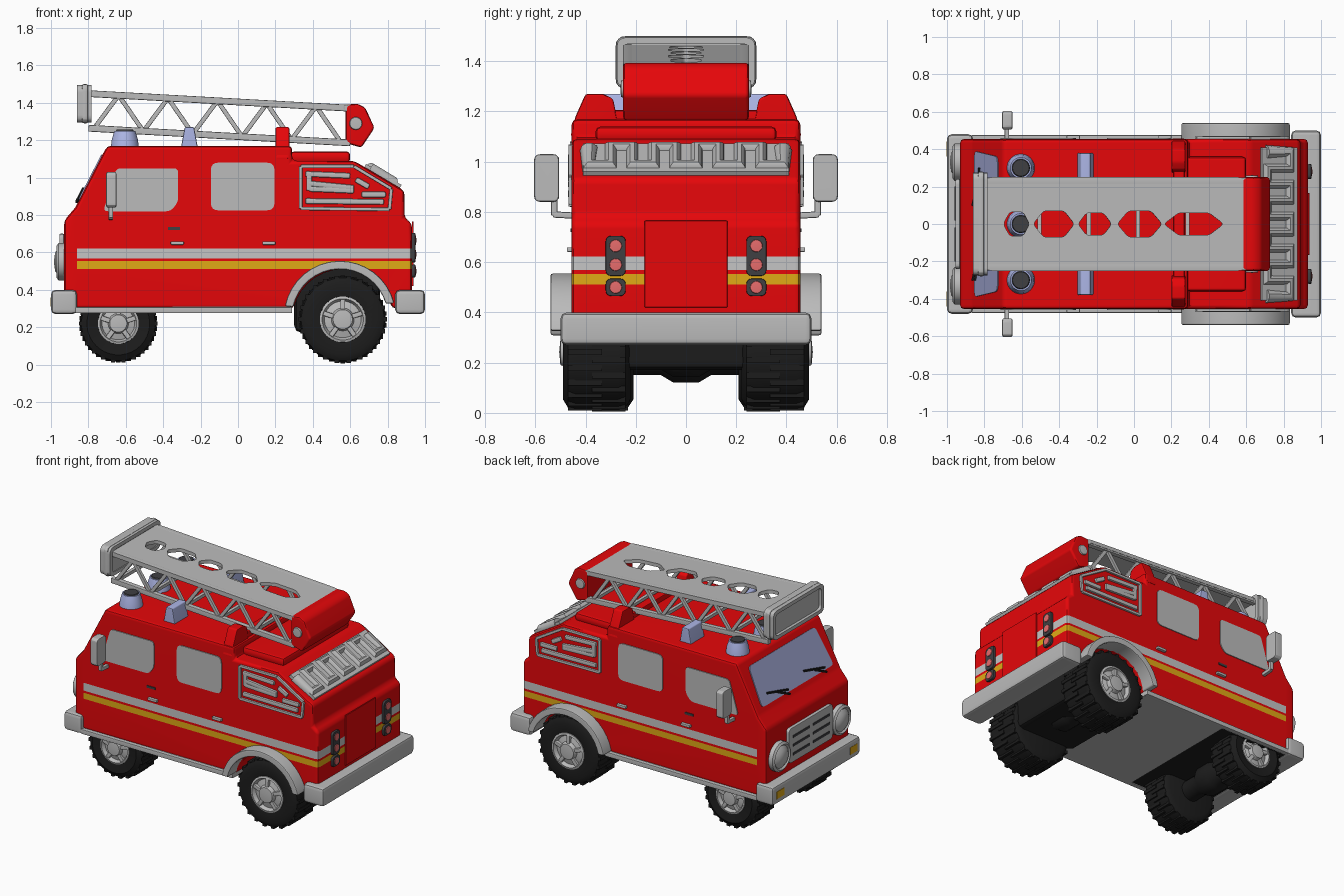
import bpy, bmesh, math
from mathutils import Vector, Matrix

if "Cube" in bpy.data.objects:
    bpy.data.objects.remove(bpy.data.objects["Cube"])

def material(name, r, g, b):
    m = bpy.data.materials.new(name)
    m.diffuse_color = (r, g, b, 1)
    m.use_nodes = True
    m.node_tree.nodes["Principled BSDF"].inputs["Base Color"].default_value = m.diffuse_color
    return m

RED = material("red paint", 0.79, 0.002, 0.003)
GREY = material("light grey", 0.5, 0.5, 0.5)
WHITE = material("pale stripe", 0.56, 0.56, 0.56)
YELLOW = material("yellow stripe", 0.75, 0.4, 0.008)
BLACK = material("black rubber", 0.012, 0.012, 0.012)
DARK = material("dark grey", 0.05, 0.05, 0.055)
BLUE = material("beacon blue", 0.42, 0.47, 0.8)
GLASS = material("windscreen glass", 0.33, 0.36, 0.6)
LAMP = material("lamp pink", 0.8, 0.15, 0.15)
X, Y, Z = Vector((1, 0, 0)), Vector((0, 1, 0)), Vector((0, 0, 1))

def done(bm, name, mats, bevel=0, mirror=False, post=None):
    """Bevel, mirror across y, set smoothing and link as an object."""
    bmesh.ops.recalc_face_normals(bm, faces=bm.faces)
    if bevel:
        es = [e for e in bm.edges if e.is_manifold and e.calc_face_angle(0) > 0.4]
        bmesh.ops.bevel(bm, geom=es, offset=bevel, segments=2, profile=0.5,
                        affect='EDGES', clamp_overlap=True)
    if post:
        post(bm)
    if mirror:
        ret = bmesh.ops.duplicate(bm, geom=bm.verts[:] + bm.edges[:] + bm.faces[:])["geom"]
        for v in ret:
            if isinstance(v, bmesh.types.BMVert):
                v.co.y *= -1
        bmesh.ops.reverse_faces(bm, faces=[f for f in ret if isinstance(f, bmesh.types.BMFace)])
    for f in bm.faces:
        f.smooth = True
    for e in bm.edges:
        e.smooth = e.calc_face_angle(0) < 0.7
    me = bpy.data.meshes.new(name)
    bm.to_mesh(me)
    bm.free()
    for m in mats if isinstance(mats, list) else [mats]:
        me.materials.append(m)
    o = bpy.data.objects.new(name, me)
    bpy.context.collection.objects.link(o)
    o.modifiers.new("normals", "WEIGHTED_NORMAL").keep_sharp = True
    return o

def rounded(pts, r, n=4):
    out, pts = [], [Vector(p) for p in pts]
    for i, p in enumerate(pts):
        a = p + (pts[i - 1] - p).normalized() * r
        b = p + (pts[(i + 1) % len(pts)] - p).normalized() * r
        for k in range(n + 1):
            t = k / n
            out.append(a * (1 - t) ** 2 + p * 2 * t * (1 - t) + b * t * t)
    return out

def rect(u0, u1, v0, v1):
    return [(u0, v0), (u1, v0), (u1, v1), (u0, v1)]

def prism(name, pts, origin, U, V, t, mat, bevel=0, mirror=False, post=None):
    """Extrude a 2D outline, laid out on U and V, by t along U x V."""
    bm = bmesh.new()
    o, N = Vector(origin), U.cross(V).normalized()
    f = bm.faces.new([bm.verts.new(o + U * p[0] + V * p[1]) for p in pts])
    ext = bmesh.ops.extrude_face_region(bm, geom=[f], use_keep_orig=True)["geom"]
    for v in ext:
        if isinstance(v, bmesh.types.BMVert):
            v.co += N * t
    return done(bm, name, mat, bevel, mirror, post)

def side(name, pts, y, t, mat, bevel=0, mirror=True):
    return prism(name, pts, (0, -y, 0), X, Z, t, mat, bevel, mirror)

def box(name, lo, hi, mat, bevel=0, mirror=False):
    return prism(name, rect(lo[0], hi[0], lo[2], hi[2]), (0, hi[1], 0), X, Z, hi[1] - lo[1], mat, bevel, mirror)

def beams(name, segs, w, h, mat, bevel=0, mirror=False):
    bm = bmesh.new()
    for p, q in segs:
        p, q = Vector(p), Vector(q)
        d = q - p
        M = Matrix.Translation((p + q) / 2) @ d.to_track_quat('X', 'Z').to_matrix().to_4x4()
        bmesh.ops.create_cube(bm, size=1, matrix=M @ Matrix.Diagonal((d.length, w, h, 1)))
    return done(bm, name, mat, bevel, mirror)

def lathe(name, prof, origin, axis, mat, mirror=False, n=28):
    bm = bmesh.new()
    o = Vector(origin)
    u = axis.orthogonal().normalized()
    w = axis.cross(u)
    rings = [[bm.verts.new(o + axis * h + (u * math.cos(k * math.tau / n) + w * math.sin(k * math.tau / n)) * r)
              for k in range(n)] for r, h in prof]
    for a, b in zip(rings, rings[1:]):
        for k in range(n):
            bm.faces.new((a[k], a[(k + 1) % n], b[(k + 1) % n], b[k]))
    bmesh.ops.remove_doubles(bm, verts=bm.verts, dist=1e-5)
    return done(bm, name, mat, 0, mirror)

def curve_mesh(name, splines, mat, M=Matrix(), flat=0, tube=0):
    cu = bpy.data.curves.new(name, 'CURVE')
    cu.dimensions = '2D' if flat else '3D'
    if flat:
        cu.fill_mode = 'BOTH'
    cu.extrude, cu.bevel_depth, cu.bevel_resolution, cu.use_fill_caps = flat, tube, 3, True
    for pts in splines:
        s = cu.splines.new('POLY')
        s.points.add(len(pts) - 1)
        for sp, p in zip(s.points, pts):
            sp.co = (p[0], p[1], p[2] if len(p) > 2 else 0, 1)
        s.use_cyclic_u = bool(flat)
    tmp = bpy.data.objects.new("tmp", cu)
    bpy.context.collection.objects.link(tmp)
    me = bpy.data.meshes.new_from_object(tmp.evaluated_get(bpy.context.evaluated_depsgraph_get()))
    bm = bmesh.new()
    bm.from_mesh(me)
    bm.transform(M)
    for f in bm.faces:
        f.material_index = 0
    bmesh.ops.remove_doubles(bm, verts=bm.verts, dist=1e-5)
    bpy.data.objects.remove(tmp)
    return done(bm, name, mat)

# Body shell with rear wheel arch and wrapped stripes
arch = [(0.56 + 0.27 * math.cos(a), 0.24 + 0.27 * math.sin(a))
        for a in [math.radians(13 + 154 * i / 14) for i in range(15)]]
shell = [(-0.93, 0.3), (-0.93, 0.77), (-0.87, 0.84), (-0.70, 1.17), (0.29, 1.17), (0.29, 1.09), (0.62, 1.09),
         (0.89, 0.93), (0.89, 0.785), (0.93, 0.755), (0.93, 0.3)] + arch
def stripes(bm):
    for co, no in [((0, 0, z), Z) for z in (0.512, 0.553, 0.568, 0.622)] + [((-0.86, 0, 0), X)]:
        bmesh.ops.bisect_plane(bm, geom=bm.verts[:] + bm.edges[:] + bm.faces[:], plane_co=co, plane_no=no)
    for f in bm.faces:
        c = f.calc_center_bounds()
        if c.x > -0.86 and abs(f.normal.z) < 0.5:
            f.material_index = 1 if 0.568 < c.z < 0.622 else 2 if 0.512 < c.z < 0.553 else 0
prism("body", shell, (0, 0.455, 0), X, Z, 0.91, [RED, WHITE, YELLOW], 0.022, post=stripes)
box("rear_lid", (0.28, -0.36, 1.08), (0.60, 0.36, 1.14), RED, 0.02)
prism("roof_fin", [(-0.46, 1.1), (-0.27, 1.15), (-0.29, 1.25), (-0.33, 1.27), (-0.40, 1.27), (-0.44, 1.18)],
      (0.2, 0, 0), Y, Z, 0.075, RED, 0.01, True)
box("roof_crossbar", (0.21, -0.3, 1.15), (0.27, 0.3, 1.205), RED, 0.01)

# Windows, door details
side("cab_window", rounded([(-0.72, 0.82), (-0.36, 0.82), (-0.32, 0.87), (-0.32, 1.05), (-0.65, 1.05)], 0.025), 0.455, 0.006, GREY)
side("rear_window", rounded(rect(-0.145, 0.195, 0.825, 1.08), 0.04), 0.455, 0.006, GREY)
SLOPE = Vector((0.17, 0, 0.33)).normalized()
scr = (-0.87, 0, 0.84)
prism("windscreen", rounded([(-0.39, 0.045), (0.39, 0.045), (0.36, 0.315), (-0.36, 0.315)], 0.03), scr, -Y, SLOPE, 0.006, GLASS)
def on_screen(y, v):
    return Vector(scr) + SLOPE * v + Vector((-0.007, y, 0.003))
beams("wipers", [(on_screen(y, 0.03), on_screen(y + 0.1, 0.08)) for y in (-0.3, 0.1)] +
      [(on_screen(y, 0.06), on_screen(y + 0.2, 0.11)) for y in (-0.3, 0.1)], 0.012, 0.012, BLACK)
beams("door_handle", [((x, 0.462, 0.65), (x + 0.07, 0.462, 0.65)) for x in (-0.36, 0.13)], 0.025, 0.018, GREY, 0.004, True)
side("door_vent", rect(-0.375, -0.31, 0.72, 0.735), 0.455, 0.005, DARK)

# Equipment locker on each flank
loop = [(0.335, 1.06), (0.62, 1.06), (0.82, 0.94), (0.81, 0.83), (0.335, 0.835)]
P = [(x, 0.455, z) for x, z in loop]
beams("locker_frame", list(zip(P, P[1:] + P[:1])), 0.026, 0.018, GREY, 0.004, True)
def tool(x0, z0, x1, z1):
    return ((x0, 0.455, z0), (x1, 0.455, z1))
beams("locker_tools", [tool(0.36, 1.02, 0.6, 1.01), tool(0.37, 0.97, 0.62, 0.945), tool(0.38, 0.94, 0.62, 0.93),
      tool(0.36, 0.875, 0.78, 0.87), tool(0.38, 0.93, 0.38, 1.02), tool(0.63, 0.99, 0.7, 0.95),
      tool(0.66, 0.91, 0.79, 0.91)], 0.03, 0.03, GREY, 0.008, True)

# Folded hose on the rear slope
prism("hose_tray", rect(-0.41, 0.41, 0, 0.22), (0.675, 0, 1.056), Y, Vector((0.86, 0, -0.51)), -0.02, GREY)
hose = []
for i in range(10):
    ends = [(0.705, 1.045), (0.825, 0.972)][::1 if i % 2 == 0 else -1]
    hose += [(x, -0.385 + 0.0855 * i, z) for x, z in ends]
curve_mesh("hose", [hose], GREY, tube=0.037)

# Bumpers, sills, floor, fenders
box("front_bumper", (-1, -0.48, 0.27), (-0.86, 0.48, 0.4), GREY, 0.025)
box("rear_bumper", (0.84, -0.5, 0.27), (1, 0.5, 0.4), GREY, 0.025)
prism("indicator", rect(-0.44, -0.36, 0.31, 0.36), (-0.996, 0, 0), -Y, Z, 0.006, YELLOW, 0, True)
box("sill", (-0.87, 0.44, 0.275), (0.29, 0.475, 0.308), GREY, 0.006, True)
box("floor", (-0.35, -0.45, 0.275), (0.29, 0.45, 0.31), GREY)
box("front_underside", (-0.87, -0.44, 0.28), (-0.35, 0.44, 0.31), BLACK)
def ring(r, a0, a1):
    return [(0.545 + r * math.cos(math.radians(a0 + (a1 - a0) * i / 16)),
             0.255 + r * math.sin(math.radians(a0 + (a1 - a0) * i / 16))) for i in range(17)]
side("fender", ring(0.3, 14, 169) + ring(0.255, 168, 16), 0.42, 0.12, GREY, 0.01)

# Wheels with tread lugs, rims and star hubs; axles
for pos, cx, cz, R, y0, y1 in (("front", -0.64, 0.22, 0.21, 0.21, 0.435), ("rear", 0.56, 0.242, 0.236, 0.22, 0.49)):
    w, rim = y1 - y0, R * 0.52
    lathe(pos + "_tyre", [(0, 0), (R * 0.8, 0), (R * 0.94, 0.02), (R * 0.975, 0.05), (R * 0.975, w - 0.05), (R * 0.94, w - 0.02),
          (R * 0.8, w), (rim, w - 0.01), (rim, w - 0.06), (0, w - 0.06)], (cx, y0, cz), Y, BLACK, True, 36)
    segs = []
    for k in range(44):
        a = math.tau * k / 44
        d = Vector((math.cos(a), 0, math.sin(a))) * (R - 0.012)
        c = Vector((cx, (y0 + 0.02) if k % 2 else (y0 + w / 2 - 0.02), cz)) + d
        segs.append((c, c + Y * (w / 2)))
    beams(pos + "_tread", segs, 0.023, 0.023, BLACK, 0, True)
    lathe(pos + "_rim", [(rim, -0.05), (rim, -0.004), (rim * 0.9, 0), (rim * 0.8, -0.025), (rim * 0.5, -0.015),
          (rim * 0.42, 0.01), (0, 0.015)], (cx, y1, cz), Y, GREY, True)
    spokes = []
    for k in range(5):
        d = Vector((math.sin(k * math.tau / 5), 0, math.cos(k * math.tau / 5)))
        spokes.append((Vector((cx, y1 - 0.012, cz)) + d * rim * 0.3, Vector((cx, y1 - 0.016, cz)) + d * rim * 0.88))
    beams(pos + "_hub_spokes", spokes, 0.026, 0.026, GREY, 0.005, True)
    lathe(pos + "_axle", [(0, -0.25), (0.07, -0.25), (0.07, -0.1), (0.1, -0.05), (0.1, 0.05), (0.07, 0.1), (0.07, 0.25), (0, 0.25)],
          (cx, 0, cz), Y, BLACK)
box("rear_chassis", (0.3, -0.26, 0.17), (0.76, 0.26, 0.54), BLACK, 0.04)

# Face: grille and headlights
prism("grille", rounded(rect(-0.24, 0.24, 0.46, 0.70), 0.03), (-0.93, 0, 0), -Y, Z, 0.025, GREY, 0.006)
for z in (0.51, 0.57, 0.63):
    prism("grille_slot", rect(-0.2, -0.02, z, z + 0.016), (-0.955, 0, 0), -Y, Z, 0.004, DARK, 0, True)
lathe("headlight", [(0.1, 0), (0.1, 0.03), (0.085, 0.04), (0.075, 0.03), (0.05, 0.048), (0, 0.055)], (-0.93, 0.33, 0.55), -X, GREY, True)

# Tail: door and lamp clusters
prism("rear_door", rect(-0.165, 0.165, 0.42, 0.765), (0.93, 0, 0), Y, Z, 0.009, RED, 0.003)
for z0, z1 in ((0.545, 0.705), (0.465, 0.535)):
    prism("tail_housing", rounded(rect(0.24, 0.32, z0, z1), 0.025), (0.93, 0, 0), Y, Z, 0.018, DARK, 0.004, True)
for z, m in ((0.665, LAMP), (0.59, LAMP), (0.5, LAMP)):
    lathe("tail_lamp", [(0.026, 0), (0.024, 0.006), (0, 0.008)], (0.946, 0.28, z), X, m, True, 10)

# Mirrors
prism("mirror", rounded(rect(0.505, 0.605, 0.84, 1.03), 0.025), (-0.705, 0, 0), Y, Z, 0.055, GREY, 0.01, True)
beams("mirror_arm", [((-0.68, 0.44, 0.785), (-0.68, 0.53, 0.79)), ((-0.68, 0.525, 0.785), (-0.68, 0.525, 0.87))], 0.025, 0.025, GREY, 0.006, True)

# Roof beacons
for y, mir in ((0.3, True), (0, False)):
    lathe("front_beacon", [(0, 0), (0.075, 0), (0.07, 0.04), (0.056, 0.085), (0, 0.085)], (-0.605, y, 1.165), Z, BLUE, mir)
    lathe("beacon_cap", [(0.048, 0), (0.044, 0.007), (0, 0.007)], (-0.605, y, 1.25), Z, DARK, mir)
side("mid_beacon", [(-0.305, 1.16), (-0.215, 1.16), (-0.235, 1.27), (-0.285, 1.27)], 0.23, 0.15, BLUE, 0.008)

# Ladder: pierced deck, side trusses, nose board, red winch box
deck = [rounded(rect(-0.69, 0.69, -0.25, 0.25), 0.03)]
for x, l, h in ((-0.53, 0.07, 0.065), (-0.33, 0.11, 0.07), (-0.11, 0.09, 0.06), (0.13, 0.12, 0.07), (0.42, 0.16, 0.06)):
    deck.append(rounded([(x - l, 0), (x - l / 2, -h), (x + l / 2, -h), (x + l, 0), (x + l / 2, h), (x - l / 2, h)], 0.02))
curve_mesh("ladder_deck", deck, GREY, Matrix.Translation((-0.1, 0, 1.415)) @ Matrix.Rotation(0.056, 4, 'Y'), flat=0.012)
def rail(x, top, y=0.23):
    return Vector((x, y, (1.41 if top else 1.225) - 0.056 * (x + 0.1)))
beams("ladder_rails", [(rail(-0.8, t), rail(0.6, t)) for t in (0, 1)], 0.035, 0.036, GREY, 0.006, True)
xs = [-0.77 + 0.132 * i for i in range(11)]
beams("ladder_truss", [(rail(xs[i], i % 2), rail(xs[i + 1], (i + 1) % 2)) for i in range(10)], 0.022, 0.024, GREY, 0.004, True)
beams("ladder_rungs", [(rail(x, 0), rail(x, 0, -0.23)) for x in xs[::2]], 0.022, 0.022, GREY)
prism("nose_board", rounded(rect(-0.27, 0.27, 1.3, 1.49), 0.04), (-0.79, 0, 0), -Y, Z, 0.05, GREY, 0.008)
prism("nose_board_rim", rounded(rect(-0.28, 0.28, 1.29, 1.5), 0.04), (-0.80, 0, 0), -Y, Z, 0.035, GREY, 0.012)
rimM = Matrix.Translation((-0.822, 0, 1.395)) @ Matrix(((0, 0, 1, 0), (1, 0, 0, 0), (0, 1, 0, 0), (0, 0, 0, 1)))
curve_mesh("nose_board_lip", [rounded(rect(-0.275, 0.275, -0.1, 0.1), 0.04),
           rounded(rect(-0.25, 0.25, -0.075, 0.075), 0.03)], GREY, rimM, flat=0.038)
side("winch_box", [(0.575, 1.185), (0.66, 1.16), (0.73, 1.265), (0.68, 1.375), (0.64, 1.395), (0.575, 1.39)], -0.25, 0.5, RED, 0.015, False)
lathe("winch_hub", [(0.035, 0), (0.032, 0.01), (0, 0.012)], (0.63, 0.249, 1.29), Y, GREY, True, 16)
